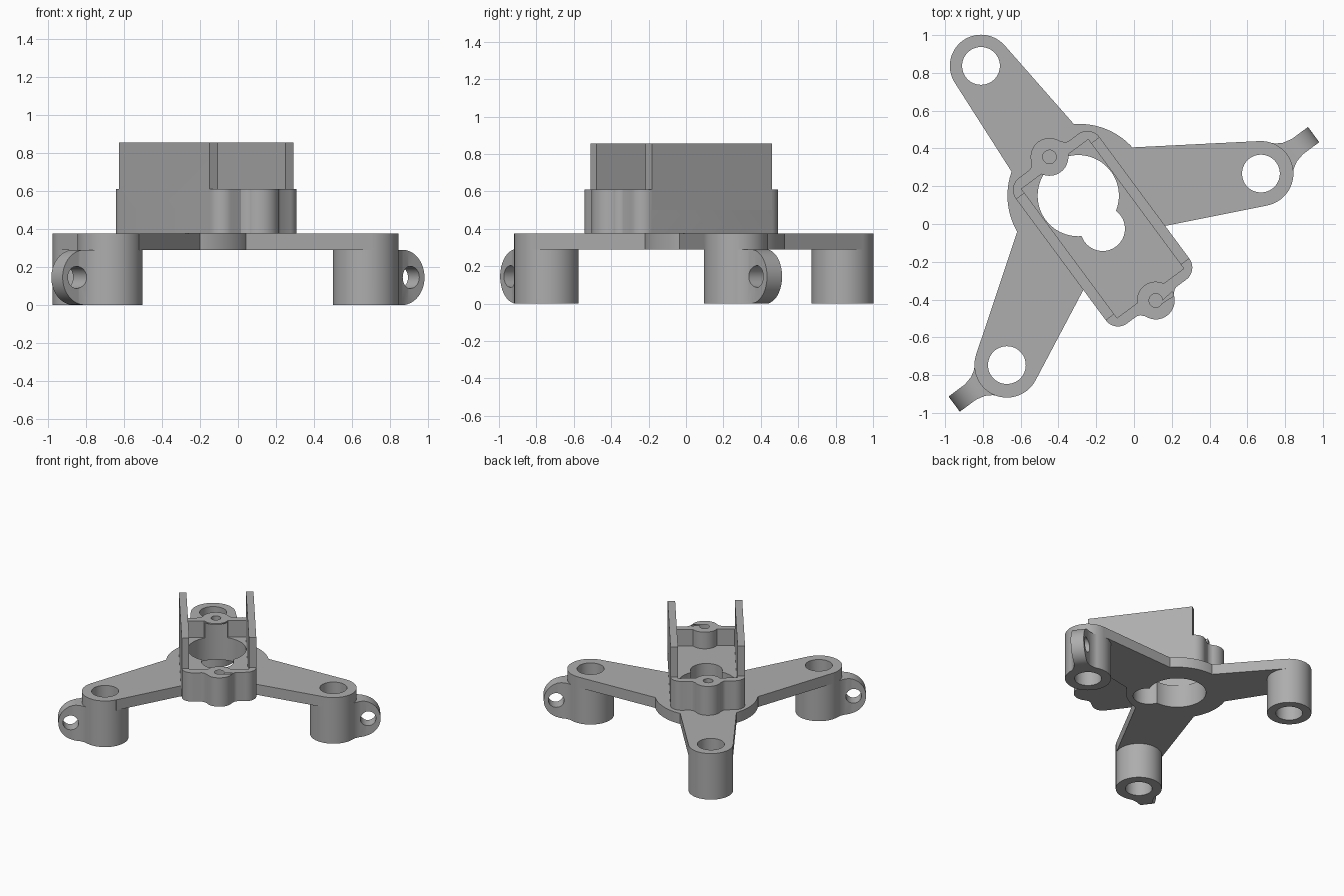
import bpy, bmesh, math
from mathutils import Matrix, Vector

cube = bpy.data.objects.get("Cube")
if cube:
    bpy.data.objects.remove(cube, do_unlink=True)

grey = bpy.data.materials.new("plain grey")
grey.use_nodes = True
grey.diffuse_color = (0.42, 0.42, 0.42, 1)
grey.node_tree.nodes["Principled BSDF"].inputs["Base Color"].default_value = grey.diffuse_color

FLAT = Matrix.Identity(4)
UPRIGHT = Matrix.Rotation(math.pi / 2, 4, 'X')  # profile y becomes z


def frame(x, y, degrees):
    return Matrix.Translation((x, y, 0)) @ Matrix.Rotation(math.radians(degrees), 4, 'Z')


def prism(name, outline, low, high, matrix=FLAT):
    """Extrude a closed 2D outline from low to high."""
    bm = bmesh.new()
    face = bm.faces.new([bm.verts.new((x, y, low)) for x, y in outline])
    top = bmesh.ops.extrude_face_region(bm, geom=[face])
    verts = [g for g in top["geom"] if isinstance(g, bmesh.types.BMVert)]
    bmesh.ops.translate(bm, vec=(0, 0, high - low), verts=verts)
    bmesh.ops.transform(bm, matrix=matrix, verts=bm.verts)
    bmesh.ops.recalc_face_normals(bm, faces=bm.faces)
    mesh = bpy.data.meshes.new(name)
    bm.to_mesh(mesh)
    bm.free()
    mesh.materials.append(grey)
    obj = bpy.data.objects.new(name, mesh)
    bpy.context.collection.objects.link(obj)
    return obj


def arc(x, y, r, start=0, end=360, steps=64):
    count = steps if end - start == 360 else steps + 1
    angles = [math.radians(start + (end - start) * i / steps) for i in range(count)]
    return [(x + r * math.cos(a), y + r * math.sin(a)) for a in angles]


def box(x0, x1, y0, y1):
    return [(x0, y0), (x1, y0), (x1, y1), (x0, y1)]


def combine(target, other, operation='UNION'):
    """Apply a boolean and discard the second object."""
    mod = target.modifiers.new("join", 'BOOLEAN')
    mod.operation, mod.solver, mod.object = operation, 'EXACT', other
    bpy.ops.object.select_all(action='DESELECT')
    bpy.context.view_layer.objects.active = target
    target.select_set(True)
    bpy.ops.object.modifier_apply(modifier=mod.name)
    bpy.data.objects.remove(other, do_unlink=True)


def finish(obj):
    bpy.ops.object.select_all(action='DESELECT')
    bpy.context.view_layer.objects.active = obj
    obj.select_set(True)
    bpy.ops.object.shade_smooth_by_angle(angle=math.radians(30))


PLATE_LOW, PLATE_TOP, WALL_TOP = 0.29, 0.375, 0.61
HUB = (-0.29, 0.15)
BRACKET = frame(-0.166, -0.025, -53.5)

# Legs: centre, radius, arm corners (two at the pillar, two at the hub), ear direction
legs = [
    ((-0.81, 0.837), 0.165, [(-0.95, 0.75), (-0.65, 0.28), (-0.315, 0.525), (-0.687, 0.948)], None),
    ((0.672, 0.267), 0.172, [(0.664, 0.439), (-0.02, 0.405), (0.04, -0.035), (0.707, 0.098)], 36.5),
    ((-0.673, -0.747), 0.172, [(-0.836, -0.692), (-0.62, -0.045), (-0.2, -0.22), (-0.519, -0.824)], 216.5),
]

# Tripod: hub disc, three arms and hollow pillars
tripod = prism("tripod_base", arc(*HUB, 0.38, steps=96), PLATE_LOW, PLATE_TOP)
for (x, y), radius, corners, ear_angle in legs:
    outline = [corners[0], corners[1], HUB, corners[2], corners[3], (x, y)]
    combine(tripod, prism("arm", outline, PLATE_LOW, PLATE_TOP))
    combine(tripod, prism("pillar", arc(x, y, radius), 0, PLATE_TOP))

    # Cable ear: flared neck with a rounded end and a cross hole
    if ear_angle is not None:
        place = frame(x, y, ear_angle)
        side = [(0.11, 0.118), (0.128, 0.112), (0.155, 0.083), (0.19, 0.062),
                (0.24, 0.05), (0.36, 0.05)]
        ear = prism("ear", side + [(d, -w) for d, w in reversed(side)], 0, PLATE_LOW, place)
        half = PLATE_LOW / 2
        rounded = [(0, 0)] + arc(0.202, half, half, -90, 90, 32) + [(0, PLATE_LOW)]
        combine(ear, prism("ear_shape", rounded, -0.3, 0.3, place @ UPRIGHT), 'INTERSECT')
        combine(ear, prism("ear_hole", arc(0.255, half, 0.058, steps=40),
                           -0.3, 0.3, place @ UPRIGHT), 'DIFFERENCE')
        combine(tripod, ear)
    combine(tripod, prism("pillar_hole", arc(x, y, 0.1), -0.1, 0.5), 'DIFFERENCE')

# Bracket: rounded tray with a recessed floor
corner = 0.08
cx, cy = 0.48 - corner, 0.275 - corner
tray = []
for i, (sx, sy) in enumerate([(1, 1), (-1, 1), (-1, -1), (1, -1)]):
    tray += arc(sx * cx, sy * cy, corner, 90 * i, 90 * i + 90, 12)
bracket = prism("bracket", tray, PLATE_TOP, WALL_TOP, BRACKET)
combine(bracket, prism("recess", box(-0.425, 0.425, -0.22, 0.22), 0.475, 0.9, BRACKET), 'DIFFERENCE')

# Tall side plates
for low, high in ((-0.275, -0.22), (0.22, 0.275)):
    combine(bracket, prism("side_plate", box(-0.4, 0.4, low, high), 0.5, 0.855, BRACKET))

# Screw bosses at both ends, with small fillets and blind holes
for turn in (0, 180):
    place = BRACKET @ Matrix.Rotation(math.radians(turn), 4, 'Z')
    combine(bracket, prism("boss", arc(0.473, 0, 0.1, steps=48), PLATE_TOP, WALL_TOP, place))
    fillet = [(0.45, 0.13), (0.48, 0.13), (0.486, 0.113), (0.51, 0.092)]
    combine(bracket, prism("boss_fillet", fillet + [(d, -w) for d, w in reversed(fillet)],
                           PLATE_TOP, WALL_TOP, place))
    combine(bracket, prism("screw_hole", arc(0.473, 0, 0.036, steps=24), 0.43, 0.7, place), 'DIFFERENCE')

# Large and small overlapping openings through the floor and the hub
for part in (tripod, bracket):
    combine(part, prism("large_opening", arc(-0.295, 0.15, 0.215, steps=80), 0, 0.6), 'DIFFERENCE')
    combine(part, prism("small_opening", arc(-0.166, -0.025, 0.118, steps=56), 0, 0.6), 'DIFFERENCE')
    finish(part)
